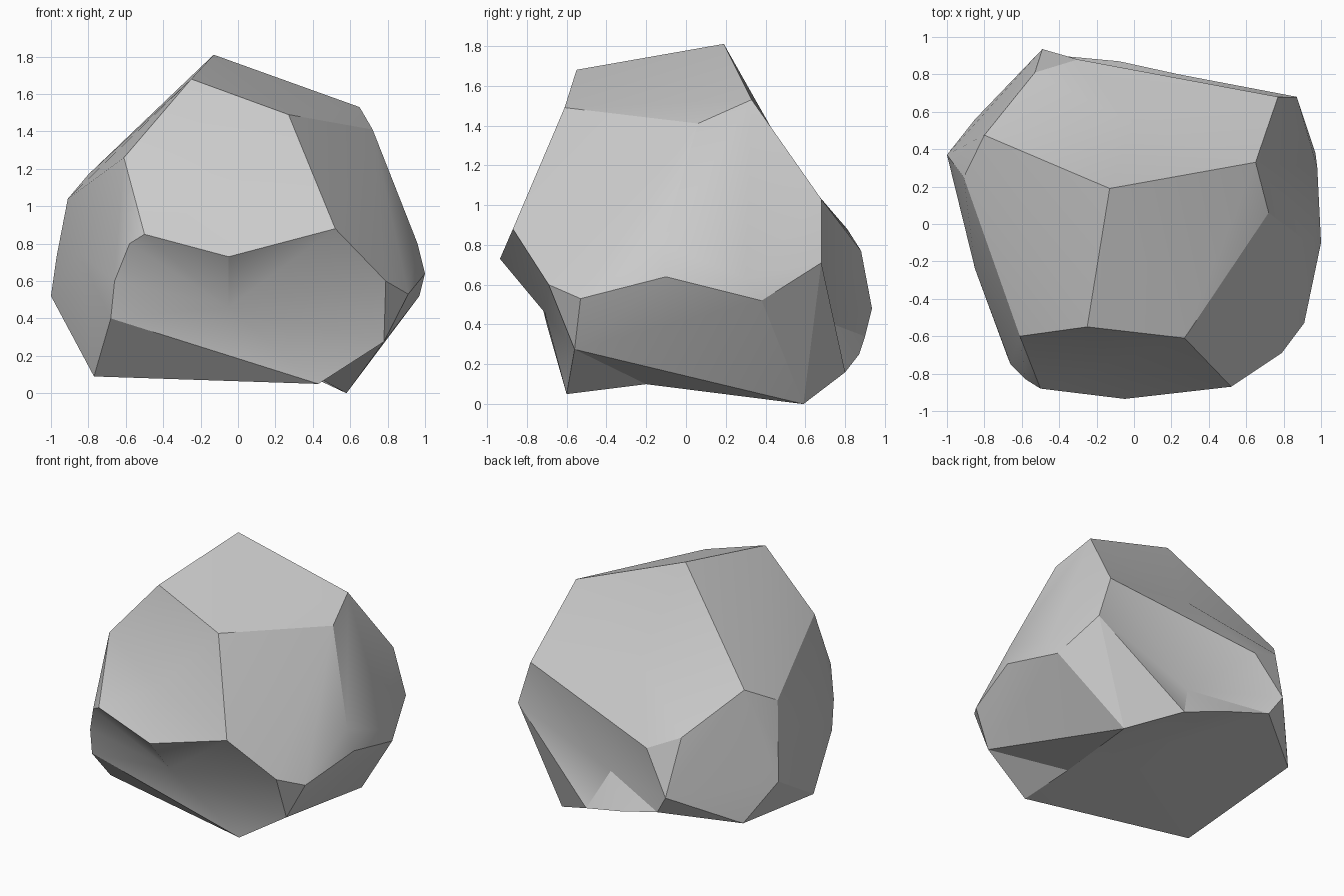
import bpy, bmesh

if "Cube" in bpy.data.objects:
    bpy.data.objects.remove(bpy.data.objects["Cube"])

# Corner points of the chipped boulder, grouped by region
corners = {
    # sloping top facet
    "peak": (-.13, .19, 1.81), "top_br": (.65, .33, 1.53), "top_r": (.72, .06, 1.41),
    "top_fr": (.27, -.61, 1.49), "top_fl": (-.25, -.55, 1.68),
    # left side
    "l1": (-.80, .475, 1.17), "l2": (-.91, .25, 1.04), "l3": (-1, .37, .52),
    "l4": (-.97, .33, .73), "l5": (-.61, -.60, 1.26), "l6": (-.85, -.24, .75),
    "l7": (-.85, .56, .25),
    # back
    "b1": (-.53, .81, .88), "b2": (-.30, .88, .77), "b3": (-.49, .935, .48),
    "b4": (.77, .68, 1.03), "b5": (.87, .68, .71),
    # right side
    "r1": (.96, -.12, .80), "r2": (1, -.1, .64), "r3": (.97, .38, .52),
    "r4": (.91, -.53, .53), "r5": (.98, .3, .63), "r6": (.79, -.69, .6),
    # front ledge
    "f1": (.52, -.87, .88), "f2": (.33, -.925, .72), "f3": (-.05, -.935, .73),
    "f4": (-.50, -.88, .85), "f5": (-.58, -.83, .80), "f6": (-.66, -.75, .60),
    "f7": (-.68, -.70, .40),
    # underside
    "u1": (-.77, -.36, .09), "u2": (.43, -.60, .05), "u3": (.78, -.56, .275),
    "u4": (.58, .59, 0), "u5": (.24, .80, .16), "u6": (-.08, .87, .25),
    "u7": (-.40, .90, .34),
}

bm = bmesh.new()
v = {name: bm.verts.new(co) for name, co in corners.items()}
bmesh.ops.convex_hull(bm, input=bm.verts[:], use_existing_faces=False)
loose = [x for x in bm.verts if not x.link_faces]
v = {n: x for n, x in v.items() if x not in loose}
bmesh.ops.delete(bm, geom=loose, context='VERTS')


def dent(rim, point):
    """Replace the facets spanned by the rim corners with a fan to a sunken point."""
    ring = {v[n] for n in rim.split() if n in v}
    faces = [f for f in bm.faces if all(x in ring for x in f.verts)]
    chosen = set(faces)
    pairs = [tuple(e.verts) for f in faces for e in f.edges
             if sum(g in chosen for g in e.link_faces) == 1]
    if not pairs:
        return
    bmesh.ops.delete(bm, geom=faces, context='FACES')
    c = bm.verts.new(point)
    for a, b in pairs:
        bm.faces.new((a, b, c))


# undercut below the front ledge and hollow above it
dent("f1 f2 f3 f4 f5 f6 f7 r6 u2 u3", (-.05, -.71, .46))
dent("top_fl top_fr l5 f1 f2 f3 f4", (-.12, -.74, 1.05))
# groove low on the back, slight sag of the big back facet
dent("b2 b3 b4 b5 u5 u6 u7", (.12, .69, .42))
dent("peak top_br b4 b2 b1 l1", (0, .535, 1.2))
# shallow hollow underneath
dent("u1 u2 u3 u4 u5 u6 u7 l7", (.40, -.2, .10))

bmesh.ops.recalc_face_normals(bm, faces=bm.faces[:])
mesh = bpy.data.meshes.new("boulder")
bm.to_mesh(mesh)
bm.free()
rock = bpy.data.objects.new("boulder", mesh)
bpy.context.collection.objects.link(rock)

# smooth across shallow folds, crisp at the chipped edges
bpy.context.view_layer.objects.active = rock
rock.select_set(True)
bpy.ops.object.shade_smooth_by_angle(angle=0.4)
